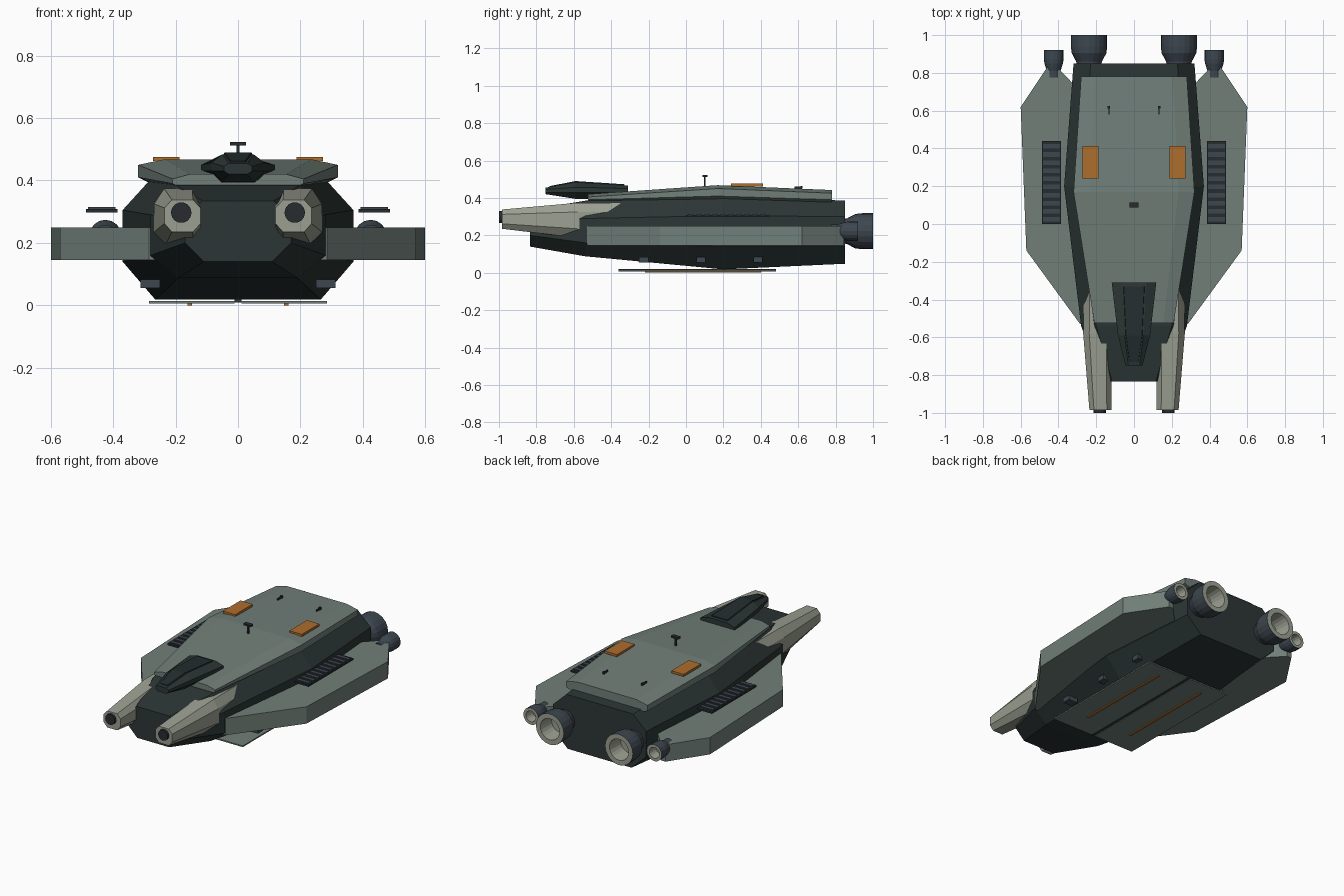
import bpy, bmesh, math

if "Cube" in bpy.data.objects:
    bpy.data.objects.remove(bpy.data.objects["Cube"])

def mat(name, r, g, b):
    m = bpy.data.materials.new(name)
    m.diffuse_color = (r, g, b, 1)
    m.use_nodes = True
    m.node_tree.nodes["Principled BSDF"].inputs["Base Color"].default_value = m.diffuse_color
    return m

GREEN = mat("grey_green_armour", .165, .212, .19)
DARK = mat("dark_hull", .025, .037, .036)
PALE = mat("pale_metal", .33, .35, .285)
ORANGE = mat("orange_panel", .42, .155, .026)
BLUE = mat("blue_grey_metal", .047, .063, .08)
BLACK = mat("dark_metal", .02, .025, .03)
GLASS = mat("canopy_glass", .018, .027, .028)

def finish(name, bm, *mats):
    bmesh.ops.recalc_face_normals(bm, faces=bm.faces)
    me = bpy.data.meshes.new(name)
    bm.to_mesh(me)
    bm.free()
    ob = bpy.data.objects.new(name, me)
    bpy.context.collection.objects.link(ob)
    for m in mats:
        me.materials.append(m)
    return ob

def skin(bm, rings, caps=True):
    vs = [[bm.verts.new(p) for p in r] for r in rings]
    n = len(vs[0])
    for a, b in zip(vs, vs[1:]):
        for i in range(n):
            j = (i + 1) % n
            bm.faces.new((a[i], a[j], b[j], b[i]))
    if caps:
        bm.faces.new(vs[0])
        bm.faces.new(vs[-1])

def section(y, w, wt, wb, z0, z1, z2, z3, cx=0):
    # eight-sided cross-section: bottom, lower side, upper side, top
    half = [(wb, z0), (w, z1), (w, z2), (wt, z3)]
    return [(cx + x, y, z) for x, z in half] + [(cx - x, y, z) for x, z in reversed(half)]

def loft(name, material, sections, cx=0):
    bm = bmesh.new()
    skin(bm, [section(*s, cx=cx) for s in sections])
    return finish(name, bm, material)

def box(name, material, x0, x1, y0, y1, z0, z1):
    bm = bmesh.new()
    skin(bm, [[(x0, y0, z), (x1, y0, z), (x1, y1, z), (x0, y1, z)] for z in (z0, z1)])
    return finish(name, bm, material)

def lathe(name, cx, cz, profile, mats, n=18, pale_from=None):
    # profile of (radius, y) revolved around the y axis
    bm = bmesh.new()
    skin(bm, [[(cx + r * math.cos(2 * math.pi * i / n), y, cz + r * math.sin(2 * math.pi * i / n))
               for i in range(n)] for r, y in profile])
    bm.faces.ensure_lookup_table()
    if pale_from is not None:
        for f in bm.faces[pale_from * n:]:
            f.material_index = 1
        bm.faces[-2].material_index = 0
    return finish(name, bm, *mats)

# main hull
loft("main_hull", DARK, [
    (-.835, .17, .115, .11, .14, .20, .27, .335),
    (-.54, .28, .20, .19, .088, .16, .29, .385),
    (.20, .37, .27, .265, .018, .14, .305, .415),
    (.85, .32, .23, .22, .048, .14, .30, .385)])

# upper armour deck
loft("armour_deck", GREEN, [
    (-.525, .21, .155, .18, .375, .39, .405, .42),
    (.17, .32, .235, .27, .39, .41, .45, .468),
    (.78, .28, .205, .24, .375, .39, .425, .442)])

# canopy with a raised glass panel
loft("canopy", DARK, [
    (-.75, .045, .03, .03, .42, .43, .445, .455),
    (-.59, .085, .05, .05, .395, .43, .457, .484),
    (-.31, .118, .065, .06, .39, .43, .45, .466)])
bm = bmesh.new()
skin(bm, [[(-w, y, z - .012), (w, y, z - .012), (w * .9, y, z + .004), (-w * .9, y, z + .004)]
          for y, w, z in ((-.73, .026, .459), (-.59, .047, .486), (-.33, .06, .469))])
finish("canopy_panel", bm, GLASS)

# antenna
box("antenna_mast", BLACK, -.005, .005, .095, .105, .45, .515)
box("antenna_head", BLACK, -.025, .025, .088, .114, .512, .523)

for s, side in ((1, "right"), (-1, "left")):
    # side wing slab
    plan = [(.2, -.53), (.285, -.53), (.57, -.14), (.6, .62), (.45, .845), (.42, .845), (.32, .74), (.2, .74)]
    bm = bmesh.new()
    skin(bm, [[(s * x, y, z) for x, y in plan] for z in (.145, .25)])
    finish(side + "_wing", bm, GREEN)

    # front gun pod and muzzle
    loft(side + "_gun_pod", PALE, [
        (-.985, .058, .034, .034, .235, .262, .312, .338),
        (-.58, .077, .045, .045, .187, .235, .325, .374),
        (-.32, .072, .042, .042, .19, .235, .325, .374)], cx=0)
    pod = bpy.data.objects[side + "_gun_pod"]
    for v in pod.data.vertices:
        v.co.x += s * (.178 if v.co.y < -.9 else .192)
    lathe(side + "_muzzle", s * .182, .297, [(.033, -.95), (.033, -1.0)], (BLACK,), 14)

    # engines: big inner and small outer
    lathe(side + "_main_engine", s * .238, .222,
          [(.06, .80), (.068, .86), (.092, .905), (.096, .94), (.096, 1.0), (.066, 1.0), (.058, .90)],
          (BLUE, PALE), 20, 4)
    lathe(side + "_small_engine", s * .425, .222,
          [(.036, .775), (.036, .81), (.049, .85), (.052, .87), (.052, .92), (.034, .92), (.03, .86)],
          (BLUE, PALE), 16, 4)

    # floating grille above the wing
    xa, xb = sorted((s * .387, s * .487))
    box(side + "_grille_base", BLACK, xa, xb, 0, .44, .298, .309)
    for i in range(10):
        y = .012 + i * .043
        box(f"{side}_grille_slat_{i}", BLUE, xa + .006, xb - .006, y, y + .024, .30, .315)

    # orange deck panel and small pin
    xa, xb = sorted((s * .187, s * .272))
    box(side + "_deck_panel", ORANGE, xa, xb, .24, .412, .462, .476)
    box(side + "_deck_pin", BLACK, s * .133 - .003, s * .133 + .003, .58, .62, .445, .462)
    box(side + "_deck_pin_head", BLACK, s * .133 - .006, s * .133 + .006, .612, .624, .45, .465)

    # belly door with stripe
    xa, xb = sorted((s * .012, s * .285))
    box(side + "_belly_door", GREEN, xa, xb, -.36, .48, .006, .014)
    xa, xb = sorted((s * .148, s * .162))
    box(side + "_belly_stripe", ORANGE, xa, xb, -.22, .40, 0, .007)

    # small side thrusters on the lower hull
    for i, y in enumerate((-.225, .08, .385)):
        xa, xb = sorted((s * .25, s * .313))
        box(f"{side}_side_thruster_{i}", BLUE, xa, xb, y - .025, y + .025, .055, .083)

# strip between the belly doors
box("belly_spine", DARK, -.012, .012, -.36, .48, .009, .02)
